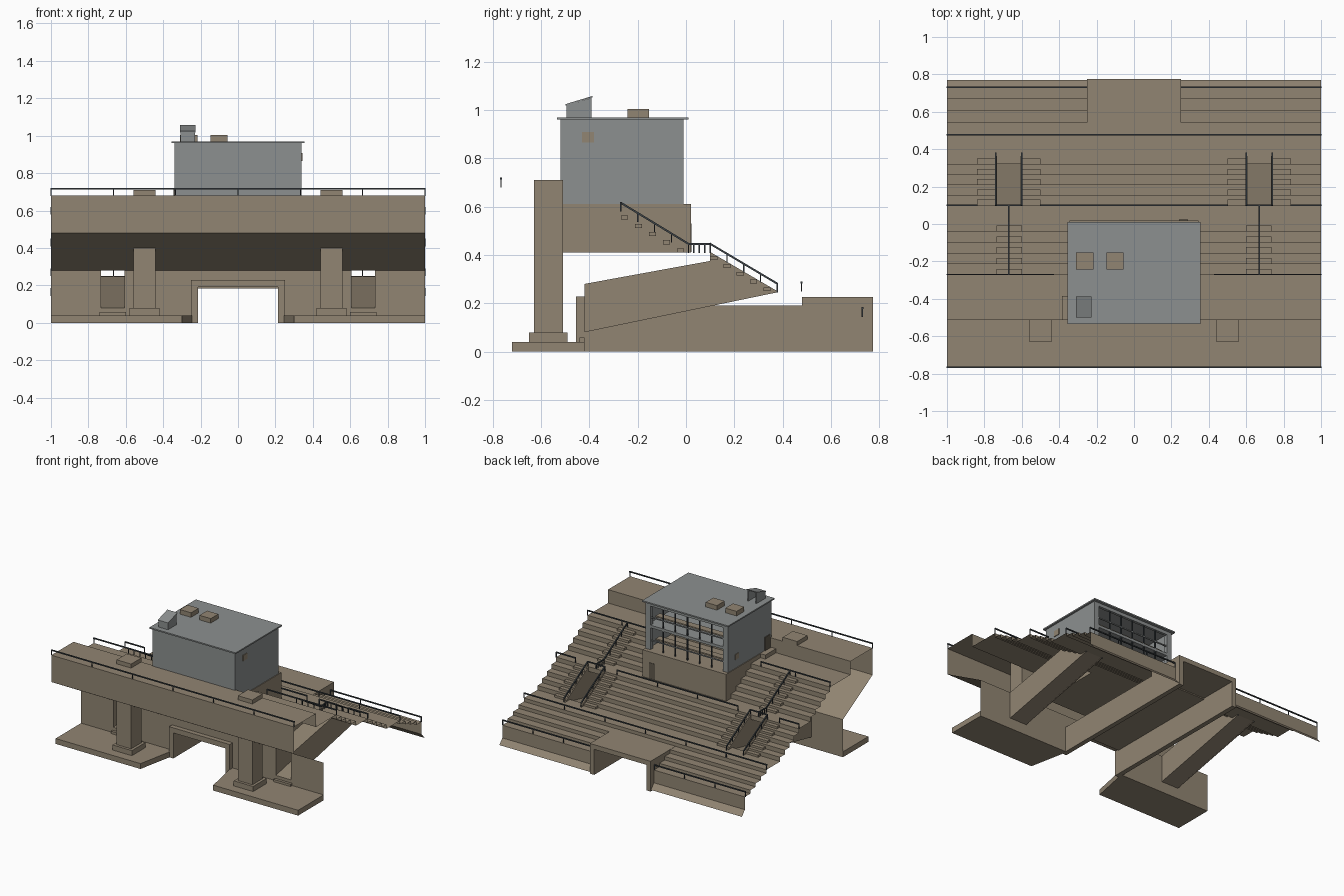
import bpy, bmesh
from mathutils import Vector, Matrix

if "Cube" in bpy.data.objects:
    bpy.data.objects.remove(bpy.data.objects["Cube"])

def material(name, rgb):
    m = bpy.data.materials.new(name)
    m.diffuse_color = (*rgb, 1)
    m.use_nodes = True
    m.node_tree.nodes["Principled BSDF"].inputs["Base Color"].default_value = m.diffuse_color
    return m

CONCRETE = material("tan concrete", (0.285, 0.235, 0.170))
GRAY = material("gray cladding", (0.265, 0.280, 0.278))
RAIL = material("dark steel", (0.045, 0.055, 0.062))
DOOR = material("dark brown door", (0.115, 0.098, 0.072))

def finish(name, bm, mat):
    me = bpy.data.meshes.new(name)
    bm.to_mesh(me)
    bm.free()
    me.materials.append(mat)
    ob = bpy.data.objects.new(name, me)
    bpy.context.collection.objects.link(ob)
    return ob

def box(name, x, y, z, mat=CONCRETE):
    bm = bmesh.new()
    lo, hi = Vector((min(x), y[0], z[0])), Vector((max(x), y[1], z[1]))
    bmesh.ops.create_cube(bm, size=1, matrix=Matrix.Translation((lo + hi) / 2) @ Matrix.Diagonal((*(hi - lo), 1)))
    return finish(name, bm, mat)

def prism(name, pts, axis, a, b, mat=CONCRETE):
    """Extrude a yz profile along x (axis 0) or an xy outline along z (axis 2)."""
    bm = bmesh.new()
    to3 = (lambda p, t: (t, *p)) if axis == 0 else (lambda p, t: (*p, t))
    f = bm.faces.new([bm.verts.new(to3(p, a)) for p in pts])
    ext = bmesh.ops.extrude_face_region(bm, geom=[f])
    d = Vector(to3((0, 0), b - a))
    bmesh.ops.translate(bm, vec=d, verts=[v for v in ext["geom"] if isinstance(v, bmesh.types.BMVert)])
    bmesh.ops.recalc_face_normals(bm, faces=bm.faces)
    return finish(name, bm, mat)

def sheet(name, pts, xs, skip=lambda x, y, z: False, mat=CONCRETE):
    """Open-ended folded sheet: yz profile swept over x stations, with holes."""
    bm = bmesh.new()
    grid = [[bm.verts.new((x, *p)) for p in pts] for x in xs]
    for g, h in zip(grid, grid[1:]):
        for i in range(len(pts) - 1):
            q = (g[i], h[i], h[i + 1], g[i + 1])
            c = sum((v.co for v in q), Vector()) / 4
            if not skip(*c):
                bm.faces.new(q)
    return finish(name, bm, mat)

def bar(bm, p, q, w):
    p, q = Vector(p), Vector(q)
    d = q - p
    m = Matrix.Translation((p + q) / 2) @ d.to_track_quat('Z', 'Y').to_matrix().to_4x4()
    bmesh.ops.create_cube(bm, size=1, matrix=m @ Matrix.Diagonal((w, w, d.length + w * 0.5, 1)))

def railing(name, pts, posts):
    """Handrail following floor points, with the given posts per segment."""
    bm = bmesh.new()
    up = Vector((0, 0, 0.036))
    for p, q in zip(pts, pts[1:]):
        p, q = Vector(p), Vector(q)
        bar(bm, p + up, q + up, 0.008)
        for i in range(posts + 1):
            c = p.lerp(q, i / posts)
            bar(bm, c, c + up, 0.005)
    return finish(name, bm, RAIL)

# ---- Terrace shell: rear wall, sloped soffit, parapet, stepped seating, front wall
profile = [(-.42, 0), (-.42, .225), (-.42, .28), (-.77, .48), (-.77, .68), (-.51, .68), (-.51, .58)]

def steps(y0, z0, y1, z1, n):
    for i in range(n):
        y = y0 + (y1 - y0) * i / n
        profile.append((y, z0 + (z1 - z0) * i / n))
        profile.append((y, z0 + (z1 - z0) * (i + 1) / n))

steps(-.27, .58, .02, .41, 5)
steps(.10, .41, .375, .25, 5)
steps(.48, .25, .735, .145, 4)
profile[-1:] = [profile[-1], (.735, .145), (.735, .05), (.77, .01)]

def hole(x, y, z):
    if .605 < abs(x) < .735:
        return (.099 < y < .374) or (y < -.419 and y > -.421)
    if abs(x) < .25:
        return y > .481 or (abs(y + .42) < .001 and z < .22)
    return False

sheet("terrace_shell", profile, [-1, -.735, -.605, -.25, .25, .605, .735, 1], hole)

# ---- Central passage under the stand
for s in (-1, 1):
    box("passage_wall", (s * .215, s * .25), (-.42, .48), (0, .19))
    box("rear_portal_jamb", (s * .215, s * .25), (-.455, -.42), (0, .228))
    box("field_portal_jamb", (s * .215, s * .25), (.48, .775), (0, .225))
box("passage_roof", (-.215, .215), (-.42, .48), (.182, .19))
box("rear_portal_lintel", (-.215, .215), (-.455, -.42), (.19, .228))
box("field_portal_roof", (-.215, .215), (.48, .775), (.19, .225))

for s in (-1, 1):
    # ---- Ground slab with a slanted inner edge, footing and column
    prism("ground_slab", [(s, -.72), (s * .30, -.72), (s * .24, -.42), (s, -.42)], 2, 0, .04)
    box("column_footing", (s * .42, s * .58), (-.65, -.49), (.04, .078))
    box("column", (s * .44, s * .56), (-.63, -.51), (.07, .71))

    # ---- Sloped access tunnel up to the seating
    wall = [(-.42, .08), (-.42, .28), (.10, .375), (.10, .412), (.378, .25), (.378, .245)]
    for a in (.598, .732):
        prism("tunnel_wall", wall, 0, s * a, s * (a + .008))
    xs = sorted((s * .602, s * .736))
    sheet("tunnel_floor", [(-.42, .04), (-.42, .08), (.378, .247)], xs)
    sheet("tunnel_ceiling", [(.10, .41), (.10, .375), (-.42, .28)], xs)
    box("tunnel_door_step", (s * .60, s * .74), (-.44, -.42), (.04, .057))

    # ---- Half-height aisle steps
    for i in range(5):
        y, z = -.27 + .058 * i, .546 - .034 * i
        box("upper_aisle_step", (s * .60, s * .735), (y, y + .03), (z, z + .017))
        y, z = .10 + .055 * i, .378 - .032 * i
        for a, b in ((.50, .60), (.74, .84)):
            box("lower_aisle_step", (s * a, s * b), (y, y + .03), (z, z + .016))

    # ---- Mirrored railings
    railing("upper_row_rail", [(s * .43, -.27, .58), (s, -.27, .58)], 2)
    railing("aisle_rail", [(s * .67, -.27, .58), (s * .67, .01, .41), (s * .67, .10, .41)], 4)
    for a in (.60, .74):
        railing("tunnel_side_rail", [(s * a, .10, .41), (s * a, .378, .245)], 4)
    railing("tunnel_head_rail", [(s * .60, .10, .41), (s * .74, .10, .41)], 1)
    railing("mid_row_end_rail", [(s * .84, .10, .41), (s, .10, .41)], 1)
    railing("field_rail", [(s * .25, .73, .145), (s, .73, .145)], 3)
railing("parapet_rail", [(-1, -.766, .68), (1, -.766, .68)], 6)
railing("mid_row_rail", [(-.5, .10, .41), (.5, .10, .41)], 3)
railing("walkway_rail", [(-1, .478, .25), (1, .478, .25)], 6)

# ---- Press box: base, shell open to the field, floors and roof
box("box_base", (-.345, .345), (-.51, .02), (.41, .61))
box("base_door", (.24, .29), (.02, .023), (.412, .53), DOOR)
for s in (-1, 1):
    box("box_side_wall", (s * .325, s * .34), (-.52, -.01), (.61, .96), GRAY)
    box("box_corner_post", (s * .30, s * .325), (-.04, -.01), (.61, .96), GRAY)
box("box_rear_wall", (-.325, .325), (-.52, -.505), (.61, .96), GRAY)
box("box_mid_floor", (-.325, .325), (-.505, -.012), (.772, .792), GRAY)
box("box_head_beam", (-.325, .325), (-.03, -.01), (.935, .96), GRAY)
box("box_roof", (-.355, .355), (-.535, .01), (.96, .97), GRAY)
for z in (.63, .80):
    box("desk_row", (-.30, .30), (-.12, -.07), (z + .03, z + .04))
    box("box_window_rail", (-.30, .30), (-.022, -.014), (z + .045, z + .053), GRAY)
    box("viewing_riser", (-.325, .325), (-.505, -.28), (z - .02, z + .03))
for i in range(1, 6):
    x = -.30 + .1 * i
    box("box_mullion", (x - .004, x + .004), (-.022, -.014), (.61, .94), RAIL)

# ---- Press box side details
box("side_window", (.34, .345), (-.43, -.38), (.865, .908))
box("side_vent", (-.345, -.34), (-.13, -.09), (.675, .715))
box("side_door", (-.345, -.34), (-.50, -.44), (.61, .71), DOOR)
box("side_landing", (-.385, -.34), (-.52, -.385), (.58, .61))

# ---- Roof vents and lean-to hatch
for x in (-.31, -.148):
    box("roof_vent", (x, x + .093), (-.243, -.153), (.97, 1.004))
for x in (-.307, -.239):
    prism("hatch_cheek", [(-.495, .97), (-.495, 1.02), (-.392, 1.05), (-.392, .97)], 0, x, x + .008, GRAY)
box("hatch_back", (-.307, -.231), (-.495, -.487), (.97, 1.02), GRAY)
prism("hatch_roof", [(-.50, 1.018), (-.50, 1.024), (-.388, 1.058), (-.388, 1.052)], 0, -.311, -.227, GRAY)
